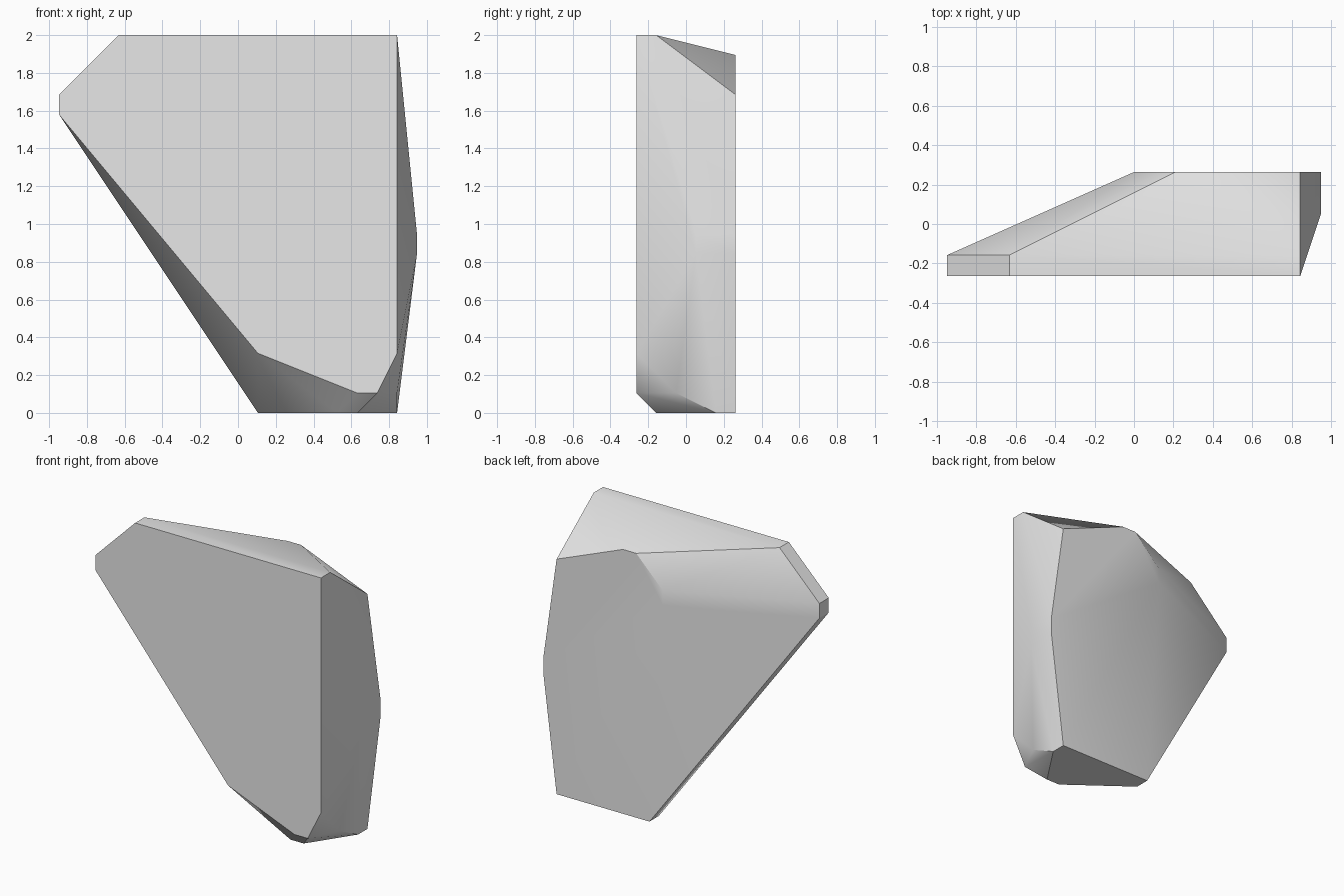
import bpy
import bmesh
import math

cube = bpy.data.objects.get("Cube")
if cube:
    bpy.data.objects.remove(cube, do_unlink=True)

# The block is carved on a coarse grid that is 19 units tall
UNIT = 2 / 19

# One outline of (x, z) corners for each depth y, from front to back
SECTIONS = {
    -2.5: [(-9, 16), (-6, 19), (8, 19), (8, 3), (7, 1), (6, 1), (1, 3), (-9, 15)],
    -1.5: [(-9, 16), (-6, 19), (8, 19), (6, 0), (5, 0), (-9, 15)],
    -0.5: [(8, 1)],
    0.5: [(9, 9), (9, 8)],
    1.5: [(8, 0), (1, 0)],
    2.5: [(0, 16), (2, 18), (3, 18), (8, 16), (9, 9), (9, 8), (8, 0), (1, 0), (0, 15)],
}


def make_material(name, value):
    material = bpy.data.materials.new(name)
    material.use_nodes = True
    colour = (value, value, value, 1)
    material.diffuse_color = colour
    material.node_tree.nodes["Principled BSDF"].inputs["Base Color"].default_value = colour
    return material


def make_block(name, sections, material):
    # Wrap a tight convex skin around all the section corners
    bm = bmesh.new()
    for y, outline in sections.items():
        for x, z in outline:
            bm.verts.new((x * UNIT, y * UNIT, z * UNIT))
    hull = bmesh.ops.convex_hull(bm, input=bm.verts[:])
    loose = {g for g in hull["geom_interior"] + hull["geom_unused"]
             if isinstance(g, bmesh.types.BMVert)}
    bmesh.ops.delete(bm, geom=list(loose), context="VERTS")

    # Merge the flat triangles into clean facets
    bmesh.ops.dissolve_limit(bm, angle_limit=math.radians(0.5),
                             verts=bm.verts[:], edges=bm.edges[:])
    bmesh.ops.recalc_face_normals(bm, faces=bm.faces[:])
    mesh = bpy.data.meshes.new(name)
    bm.to_mesh(mesh)
    bm.free()
    mesh.materials.append(material)

    block = bpy.data.objects.new(name, mesh)
    bpy.context.collection.objects.link(block)
    return block


stone_block = make_block("stone_block", SECTIONS, make_material("pale_grey", 0.8))

# Soften shallow facets and keep the chamfer edges crisp
bpy.ops.object.select_all(action="DESELECT")
stone_block.select_set(True)
bpy.context.view_layer.objects.active = stone_block
bpy.ops.object.shade_smooth_by_angle(angle=math.radians(30))
